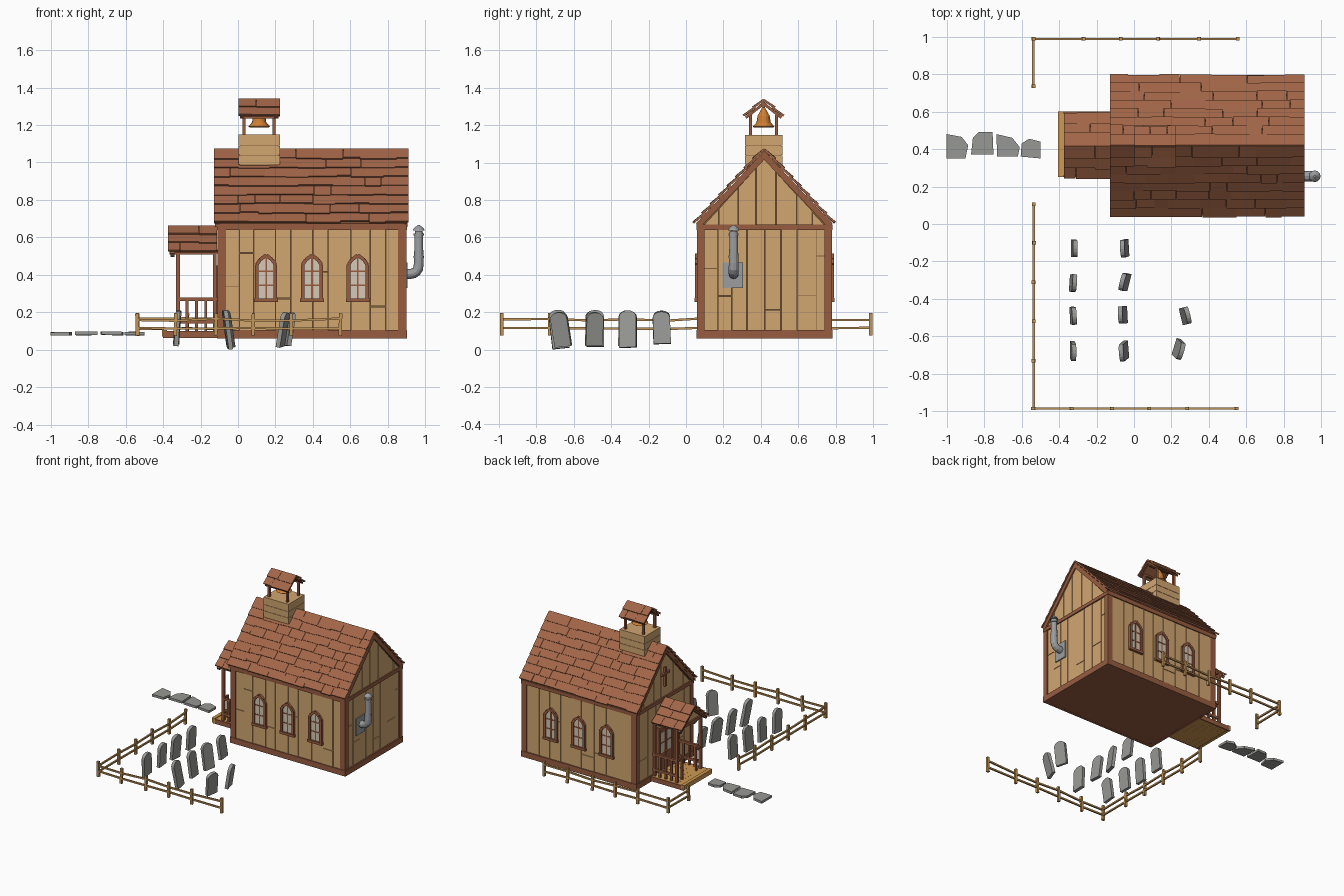
import bpy, bmesh, math, random
from mathutils import Vector, Matrix

if "Cube" in bpy.data.objects:
    bpy.data.objects.remove(bpy.data.objects["Cube"])
random.seed(4)
V = Vector

def material(name, r, g, b):
    m = bpy.data.materials.new(name)
    m.diffuse_color = [(c / 255) ** 2.2 for c in (r, g, b)] + [1]
    m.use_nodes = True
    m.node_tree.nodes["Principled BSDF"].inputs["Base Color"].default_value = m.diffuse_color
    return m

PLANK = material("tan plank", 209, 165, 112)
TRIM = material("brown trim", 150, 93, 66)
SHINGLE = material("roof shingle", 160, 101, 73)
GAP = material("board gap brown", 128, 95, 62)
FENCE = material("fence wood", 192, 147, 88)
FLOOR = material("honey floor wood", 206, 152, 84)
STONE = material("grey stone", 150, 150, 147)
GLASS = material("pale glass", 213, 199, 180)
BELL = material("bell bronze", 206, 126, 54)
METAL = material("pipe metal", 154, 156, 159)
parts = {}

def part(name, mat):
    return parts.setdefault(name, (bmesh.new(), mat))[0]

def poly(bm, pts, vec):
    """Extrude a 3D polygon along a vector."""
    a = [bm.verts.new(p) for p in pts]
    b = [bm.verts.new(V(p) + V(vec)) for p in pts]
    fs = [bm.faces.new(a), bm.faces.new(b[::-1])]
    for i in range(len(a)):
        j = (i + 1) % len(a)
        fs.append(bm.faces.new((a[i], b[i], b[j], a[j])))
    bmesh.ops.recalc_face_normals(bm, faces=fs)

def box(bm, x0, x1, y0, y1, z0, z1):
    poly(bm, [(x0, y0, z0), (x1, y0, z0), (x1, y1, z0), (x0, y1, z0)], (0, 0, z1 - z0))

def bar(bm, a, b, w):
    """Square beam between two points."""
    a, b = V(a), V(b)
    q = (b - a).to_track_quat('Z', 'Y')
    c = [a + q @ V((i * w / 2, j * w / 2, 0)) for i, j in ((-1, -1), (1, -1), (1, 1), (-1, 1))]
    poly(bm, c, b - a)

def rings(bm, secs, n=12):
    """Tube through (x, y, z, tilt in degrees, radius) sections."""
    loops = []
    for x, y, z, t, r in secs:
        t = math.radians(t)
        u = V((math.cos(t), 0, -math.sin(t)))
        loops.append([bm.verts.new(V((x, y, z)) + r * (u * math.cos(k * math.tau / n) + V((0, math.sin(k * math.tau / n), 0)))) for k in range(n)])
    fs = [bm.faces.new(loops[0]), bm.faces.new(loops[-1])]
    for p, q in zip(loops, loops[1:]):
        fs += [bm.faces.new((p[k], p[(k + 1) % n], q[(k + 1) % n], q[k])) for k in range(n)]
    bmesh.ops.recalc_face_normals(bm, faces=fs)

def planks(bm, p0, u, length, z0, top, out, width=0.1, apex=None):
    """Upright boards along u; top(s) gives their height; some are split."""
    p0, u, s = V(p0), V(u), 0.0
    while s < length - 0.01:
        e = min(s + width * random.uniform(0.75, 1.25), length)
        if length - e < 0.035:
            e = length
        a, b = s + 0.002, e - 0.002
        t = [(b, top(b))] + ([(apex, top(apex))] if apex and a < apex < b else []) + [(a, top(a))]
        low = min(h for _, h in t)
        cut = random.uniform(z0 + 0.1, low - 0.1) if low - z0 > 0.3 and random.random() < 0.5 else None
        P = lambda q: p0 + u * q[0] + V((0, 0, q[1]))
        d = V(out) * random.uniform(0.006, 0.011)
        if cut:
            poly(bm, [P(q) for q in ((a, z0), (b, z0), (b, cut - .002), (a, cut - .002))], d)
        z = cut + .002 if cut else z0
        if low > z:
            poly(bm, [P(q) for q in [(a, z), (b, z)] + t], d)
        s = e

def roof(name, x0, x1, yc, half, ze, zr, rows, thick=0.02, tile=0.14):
    """Gable roof: underlay plus overlapping staggered shingles."""
    k = part(name + "_underlay", TRIM)
    prof = [(-half, ze), (0, zr), (half, ze), (half, ze - thick), (0, zr - thick * 1.4), (-half, ze - thick)]
    for h in (prof[0], prof[1], prof[4], prof[5]), (prof[1], prof[2], prof[3], prof[4]):
        poly(k, [(x0 + .008, yc + y, z) for y, z in h], (x1 - x0 - .016, 0, 0))
    bm = part(name + "_shingles", SHINGLE)
    for sg in (-1, 1):
        o, up = V((0, yc + sg * half, ze)), V((0, -sg * half, zr - ze))
        L = up.length
        up.normalize()
        n = V((0, sg * up.z, abs(up.y)))
        step = L / rows
        for r in range(rows):
            x = x0
            while x < x1 - .005:
                e = min(x + tile * random.uniform(.5, 1.4), x1)
                if x1 - e < tile * .35:
                    e = x1
                lo = r * step - random.uniform(0, .01)
                hi = (r + 1) * step + (.008 if r < rows - 1 else .006)
                t = random.uniform(.018, .022)
                prof2 = ((lo, t - .012), (lo, t), (hi, .011), (hi, 0))
                poly(bm, [o + up * s + n * h + V((x + .0006, 0, 0)) for s, h in prof2], (e - x - .0012, 0, 0))
                x = e

# Church body core, underside and boards
YC, X0, X1, Y0, Y1 = .418, -.11, .90, .06, .78
poly(part("wall_core", GAP), [(X0 + .015, y, z) for y, z in ((Y0 + .013, .065), (Y1 - .013, .065), (Y1 - .013, .66), (YC, 1.03), (Y0 + .013, .66))], (X1 - X0 - .03, 0, 0))
box(part("base_slab", TRIM), X0 + .002, X1 - .002, Y0 + .002, Y1 - .002, .061, .095)
w = part("wall_planks", PLANK)
flat = lambda s: .645
for y, d in ((Y0 + .013, -1), (Y1 - .013, 1)):
    planks(w, (X0 + .03, y, 0), (1, 0, 0), .95, .1, flat, (0, d, 0))
for x, d in ((X0 + .015, -1), (X1 - .015, 1)):
    planks(w, (x, Y0 + .03, 0), (0, 1, 0), .66, .1, flat, (d, 0, 0))
    planks(w, (x, Y0 + .038, 0), (0, 1, 0), .64, .66, lambda s: .667 + .35 * (1 - abs(s - .32) / .32), (d, 0, 0), apex=.32)

# Brown frame: corner posts, sills, beams, rafters
t = part("frame_trim", TRIM)
for x in (X0, X1 - .045):
    for y in (Y0, Y1 - .04):
        box(t, x, x + .045, y, y + .04, .06, .665)
for z, h in ((.06, .045), (.64, .028)):
    for y in (Y0 - .003, Y1 - .017):
        box(t, X0 - .002, X1 + .002, y, y + .02, z, z + h)
    for x in (X0 - .003, X1 - .017):
        box(t, x, x + .02, Y0, Y1, z, z + h)
for x in (X0 - .01, X1 - .015):
    for s in (-1, 1):
        poly(t, [(x, YC + s * a, z) for a, z in ((.365, .675), (0, 1.06), (0, 1.015), (.34, .655))], (.02, 0, 0))
roof("main_roof", -.13, .91, YC, .362, .675, 1.063, 8)

# Pointed windows on both long sides
g, f = part("window_glass", GLASS), part("window_frames", TRIM)
arch = [(-.05, .27), (-.05, .455), (-.033, .48), (0, .505), (.033, .48), (.05, .455), (.05, .27)]
for y, d in ((Y0, -1), (Y1, 1)):
    for x in (.15, .395, .64):
        poly(g, [(x + a, y + d * .002, z) for a, z in arch], (0, -d * .008, 0))
        for (a, z), (b, z2) in zip(arch, arch[1:]):
            bar(f, (x + a, y + d * .003, z), (x + b, y + d * .003, z2), .019)
        bar(f, (x, y, .27), (x, y, .5), .009)
        for z in (.345, .42):
            bar(f, (x - .05, y, z), (x + .05, y, z), .009)
        bar(f, (x - .064, y + d * .005, .265), (x + .064, y + d * .005, .265), .02)

# Double door and gable cross on the entrance end
d = part("doors", TRIM)
for s in (-1, 1):
    box(d, X0 - .004, X0 + .01, *sorted((YC + s * .003, YC + s * .08)), .1, .43)
    box(g, X0 - .008, X0, *sorted((YC + s * .02, YC + s * .062)), .24, .4)
    bar(f, (X0 - .004, YC + s * .088, .1), (X0 - .004, YC + s * .088, .45), .022)
    bar(f, (X0 - .006, YC + s * .02, .32), (X0 - .006, YC + s * .062, .32), .008)
    bar(part("door_knobs", BELL), (X0 - .015, YC + s * .012, .24), (X0, YC + s * .012, .24), .012)
bar(f, (X0 - .004, YC - .1, .44), (X0 - .004, YC + .1, .44), .022)
c = part("gable_cross", TRIM)
bar(c, (X0, YC, .75), (X0, YC, .9), .018)
bar(c, (X0, YC - .05, .85), (X0, YC + .05, .85), .017)

# Porch: floor, posts, railings, gable roof
p, fl = part("porch_frame", TRIM), part("porch_floor", FLOOR)
for i in range(6):
    x = -.378 + i * .045
    box(fl, x, x + .0445, .262, .588, .064, .1)
box(fl, -.405, -.378, .25, .6, .07, .106)
for y in (.25, .588):
    box(p, -.4, X0, y, y + .012, .064, .1)
for y in (.275, .57):
    bar(p, (-.32, y, .09), (-.32, y, .53), .022)
    bar(p, (-.125, y, .09), (-.125, y, .53), .018)
    bar(p, (-.345, y, .525), (X0, y, .525), .022)
    for z in (.15, .27):
        bar(p, (-.32, y, z), (X0, y, z), .018)
    for x in (-.272, -.222, -.172):
        bar(p, (x, y, .1), (x, y, .27), .015)
bar(p, (-.335, .265, .525), (-.335, .58, .525), .022)
for s in (-1, 1):
    bar(p, (-.35, YC + s * .165, .505), (-.35, YC, .635), .022)
    bar(p, (-.32, YC + s * .148, .27), (-.32, YC + s * .09, .27), .015)
    bar(p, (-.32, YC + s * .09, .1), (-.32, YC + s * .09, .28), .014)
poly(part("porch_gable", PLANK), [(-.335, YC - .13, .53), (-.335, YC + .13, .53), (-.335, YC, .635)], (.012, 0, 0))
roof("porch_roof", -.375, -.112, YC, .16, .52, .652, 3, .012, .12)

# Bell tower: boarded base, posts, bell and roof
TX, TY = .113, .415
box(part("tower_core", GAP), TX - .103, TX + .103, TY - .093, TY + .093, .96, 1.14)
b = part("tower_boards", PLANK)
for i in range(3):
    z = .99 + i * .05
    for s in (-1, 1):
        box(b, TX - .11, TX + .11, *sorted((TY + s * .092, TY + s * .1)), z, z + .048)
        box(b, *sorted((TX + s * .102, TX + s * .11)), TY - .1, TY + .1, z, z + .048)
box(b, TX - .11, TX + .11, TY - .1, TY + .1, 1.138, 1.148)
tp = part("tower_posts", TRIM)
for sx in (-1, 1):
    for sy in (-1, 1):
        bar(tp, (TX + sx * .08, TY + sy * .07, 1.14), (TX + sx * .08, TY + sy * .07, 1.255), .016)
        bar(tp, (TX + sx * .09, TY + sy * .095, 1.24), (TX + sx * .09, TY, 1.315), .014)
    bar(tp, (TX - .095, TY + sx * .07, 1.255), (TX + .095, TY + sx * .07, 1.255), .014)
bar(tp, (TX - .09, TY, 1.3), (TX + .09, TY, 1.3), .014)
rings(part("bell", BELL), [(TX, TY, z, 0, r) for z, r in ((1.187, .05), (1.192, .058), (1.2, .05), (1.215, .038), (1.25, .032), (1.268, .022), (1.295, .007))], 16)
roof("tower_roof", TX - .11, TX + .112, TY, .093, 1.245, 1.328, 2, .01, .1)

# Stove pipe with wall plate, collars and cap
m, py = part("stove_pipe", METAL), .255
box(m, X1 - .01, X1 + .004, .195, .305, .33, .465)
rings(m, [(.89, py, .405, 90, .027), (.92, py, .405, 90, .027)] + [(.92 + .045 * math.sin(a), py, .45 - .045 * math.cos(a), 90 - math.degrees(a), .027) for a in (.4, .8, 1.2)] + [(.965, py, .46, 0, .026), (.965, py, .635, 0, .021)])
for z in (.49, .61):
    rings(m, [(.965, py, z, 0, .027), (.965, py, z + .012, 0, .027)])
rings(m, [(.965, py, .638, 0, .031), (.965, py, .648, 0, .026), (.965, py, .666, 0, .006)])

# Leaning gravestones: x, y, lean, sideways tilt, turn, foot height
gs = part("gravestones", STONE)
for x, y, lean, roll, turn, z0 in ((-.32, -.13, 4, 1, 0, .03), (-.05, -.13, -8, 2, 3, .03), (-.325, -.315, 5, -1, -4, .02), (-.05, -.31, -8, 2, -14, .01),
                                   (-.325, -.49, 4, 2, 3, .03), (-.06, -.485, -8, 0, 3, .015), (.275, -.49, 9, 0, 14, .02),
                                   (-.325, -.68, 3, 6, 0, .025), (-.055, -.68, -8, 6, 4, .005), (.24, -.67, 11, 6, -16, .015)):
    hw, top = .046, random.uniform(.2, .216)
    prof = [(-hw, z0), (hw, z0)] + [(hw * math.cos(a), top - .034 + .034 * math.sin(a)) for a in (k * math.pi / 8 for k in range(9))]
    M = Matrix.Translation((x, y, .11)) @ Matrix.Rotation(math.radians(turn), 4, 'Z') @ Matrix.Rotation(math.radians(lean), 4, 'Y') @ Matrix.Rotation(math.radians(roll), 4, 'X') @ Matrix.Translation((0, 0, -.11))
    poly(gs, [M @ V((-.012, a, z)) for a, z in prof], M.to_3x3() @ V((.024, 0, 0)))

# Stepping stones
st = part("path_stones", STONE)
for pts in ([(-1, .35), (-1, .48), (-.92, .465), (-.885, .42), (-.9, .35)],
            [(-.87, .37), (-.86, .46), (-.83, .49), (-.755, .49), (-.75, .37)],
            [(-.73, .36), (-.735, .48), (-.65, .46), (-.61, .41), (-.62, .36)],
            [(-.605, .36), (-.6, .43), (-.56, .455), (-.5, .44), (-.5, .35)]):
    poly(st, [(x, y, .078 + random.uniform(-.003, .003)) for x, y in pts], (0, 0, .018))

# Split-rail fences: runs of post positions
fe = part("fence", FENCE)
runs = [[(x, .988) for x in (-.538, -.27, -.07, .13, .35, .555)], [(-.538, .988), (-.538, .735)],
        [(x, -.985) for x in (-.538, -.335, -.12, .08, .285, .545)],
        [(-.535, y) for y in (.105, -.1, -.31, -.52, -.73, -.985)]]
for run in runs:
    hs = [(random.uniform(.11, .118), random.uniform(.155, .168)) for _ in run]
    for i, (x, y) in enumerate(run):
        bar(fe, (x, y, .075), (x + random.uniform(-.004, .004), y, .195), .018)
        if i:
            for k in (0, 1):
                bar(fe, (*run[i - 1], hs[i - 1][k]), (x, y, hs[i][k]), .012)

for name, (bm, mat) in parts.items():
    me = bpy.data.meshes.new(name)
    bm.to_mesh(me)
    bm.free()
    me.materials.append(mat)
    bpy.context.collection.objects.link(bpy.data.objects.new(name, me))
